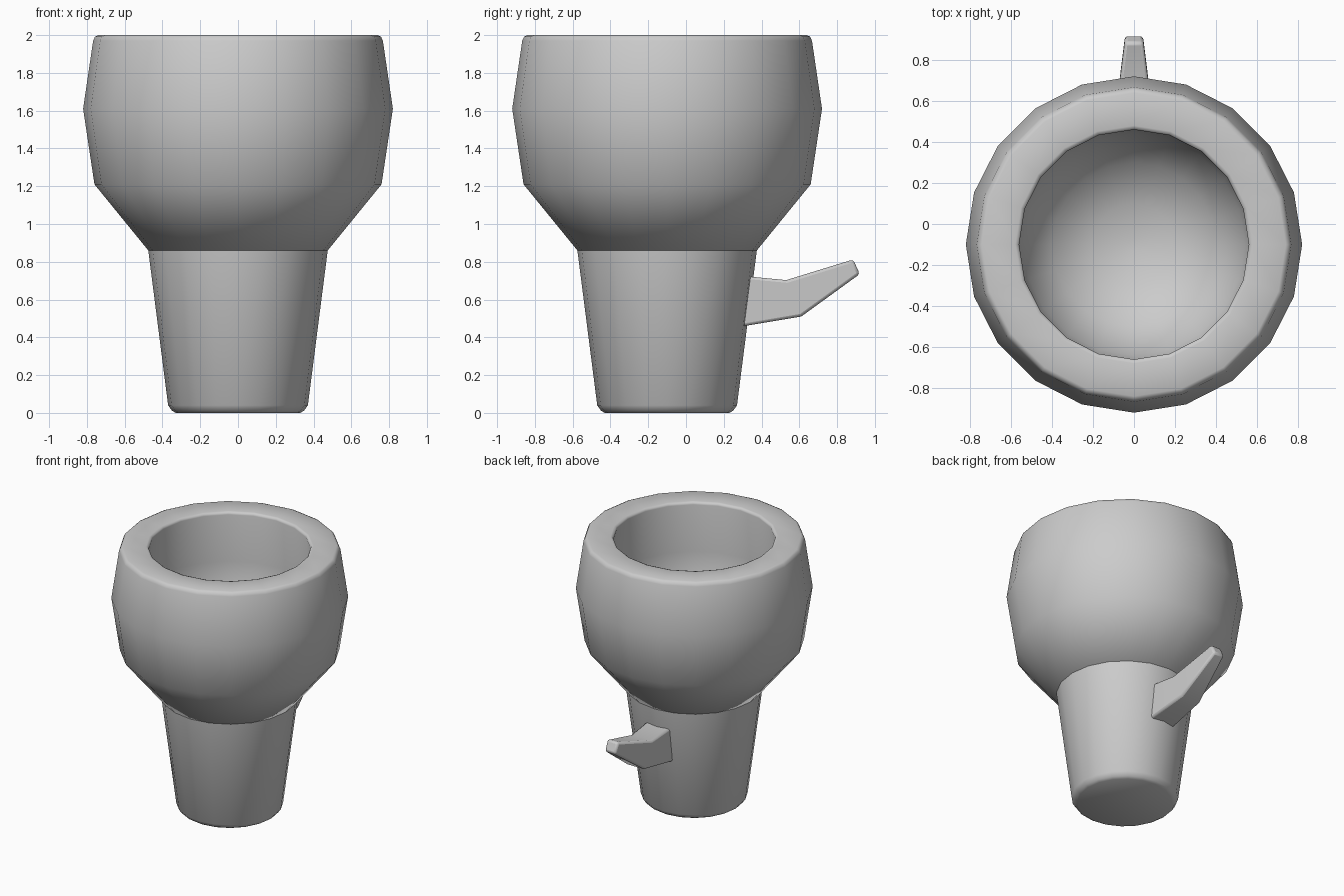
import bpy, bmesh, math

if "Cube" in bpy.data.objects:
    bpy.data.objects.remove(bpy.data.objects["Cube"])

AXIS_Y = -0.1
SIDES = 20


def finish(name, bm, angle):
    bmesh.ops.recalc_face_normals(bm, faces=bm.faces)
    mesh = bpy.data.meshes.new(name)
    bm.to_mesh(mesh)
    bm.free()
    ob = bpy.data.objects.new(name, mesh)
    bpy.context.collection.objects.link(ob)
    bpy.ops.object.select_all(action='DESELECT')
    ob.select_set(True)
    bpy.context.view_layer.objects.active = ob
    bpy.ops.object.shade_smooth_by_angle(angle=math.radians(angle))
    return ob


def lathe(name, profile, angle):
    bm = bmesh.new()
    rings = [[bm.verts.new((r * math.cos(2 * math.pi * i / SIDES),
                            AXIS_Y + r * math.sin(2 * math.pi * i / SIDES), z))
              for i in range(SIDES)] for r, z in profile]
    for a, b in zip(rings, rings[1:]):
        for i in range(SIDES):
            j = (i + 1) % SIDES
            bm.faces.new((a[i], a[j], b[j], b[i]))
    bm.faces.new(rings[0])
    bm.faces.new(rings[-1])
    return finish(name, bm, angle)


# Tapered stem with a chamfered foot
lathe("stem", [(0.33, 0), (0.35, 0.012), (0.37, 0.04), (0.475, 0.86)], 60)

# Thick-walled bowl with a hollow inside
lathe("bowl", [(0.475, 0.86), (0.76, 1.21), (0.82, 1.61), (0.767, 1.97),
               (0.757, 1.992), (0.74, 2.0), (0.58, 2.0), (0.565, 1.995),
               (0.56, 1.98), (0.59, 1.61), (0.54, 1.32), (0.40, 1.12),
               (0.20, 1.02), (0.03, 1.0)], 60)

# Upturned side spur: (top y, z), (bottom y, z), half widths
sections = [((0.25, 0.73), (0.25, 0.45), 0.105, 0.105),
            ((0.53, 0.703), (0.61, 0.51), 0.09, 0.082),
            ((0.885, 0.812), (0.92, 0.735), 0.046, 0.044)]
bm = bmesh.new()
loops = [[bm.verts.new((-wt, *t)), bm.verts.new((wt, *t)),
          bm.verts.new((wb, *b)), bm.verts.new((-wb, *b))]
         for t, b, wt, wb in sections]
for a, b in zip(loops, loops[1:]):
    for i in range(4):
        j = (i + 1) % 4
        bm.faces.new((a[i], a[j], b[j], b[i]))
bm.faces.new(loops[0])
bm.faces.new(loops[-1])
spur = finish("spur", bm, 40)
bevel = spur.modifiers.new("soft_edges", 'BEVEL')
bevel.width = 0.015
bevel.segments = 2
bevel.limit_method = 'ANGLE'
bevel.angle_limit = math.radians(50)
